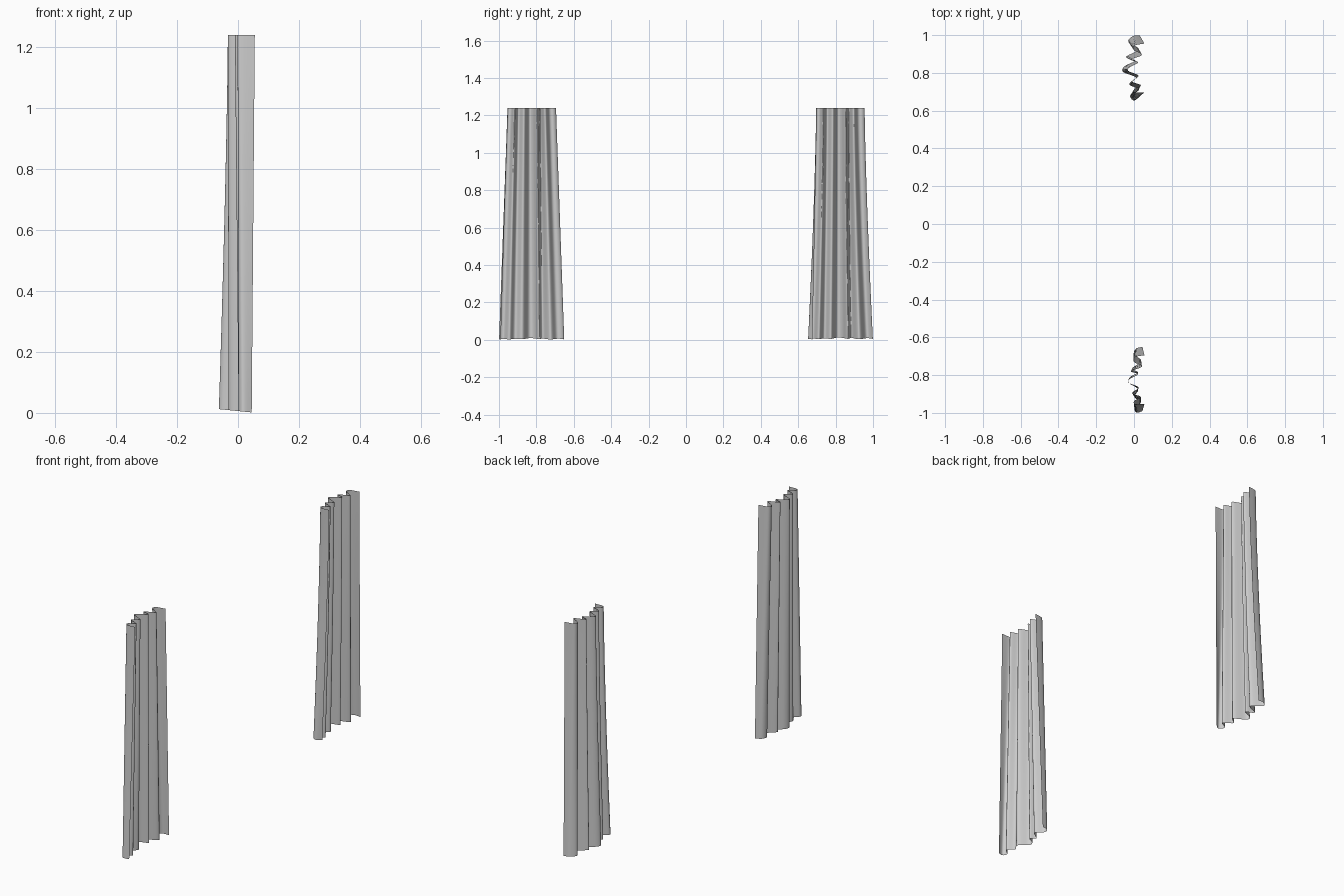
import bpy
from mathutils import Vector

cube = bpy.data.objects.get("Cube")
if cube:
    bpy.data.objects.remove(cube, do_unlink=True)

cloth = bpy.data.materials.new("light grey cloth")
cloth.use_nodes = True
grey = (0.6, 0.6, 0.6, 1)
cloth.diffuse_color = grey
cloth.node_tree.nodes["Principled BSDF"].inputs["Base Color"].default_value = grey

HEIGHT = 1.24
ROWS = 16
STEPS = 6

# Fold lines across the gathered top and the loose hem, as (x, y)
TOP = [(.055, -.128), (.005, -.128), (.002, -.11), (.036, -.09), (-.01, -.07),
       (.024, -.04), (-.03, -.015), (-.022, .005), (.022, .03), (-.016, .045),
       (.042, .07), (.0, .095), (.005, .12), (.055, .13)]
FRONT_HEM = [(.045, -.165), (.015, -.174), (.003, -.15), (.036, -.12), (.002, -.09),
             (.022, -.05), (-.028, -.015), (-.02, .015), (.02, .04), (-.01, .06),
             (.038, .1), (.0, .135), (.01, .165), (.045, .174)]
BACK_HEM = [(.03, -.15), (.0, -.172), (-.02, -.145), (.025, -.115), (-.025, -.085),
            (.01, -.05), (-.058, -.02), (-.05, .01), (.005, .04), (-.042, .06),
            (.025, .1), (-.03, .14), (-.005, .17), (.03, .174)]


def smooth_line(points):
    """Round a fold line with a Catmull-Rom spline."""
    p = [Vector(q) for q in points]
    p = [p[0]] + p + [p[-1]]
    out = []
    for a, b, c, d in zip(p, p[1:], p[2:], p[3:]):
        for i in range(STEPS):
            t = i / STEPS
            out.append(0.5 * (2 * b + (c - a) * t + (2 * a - 5 * b + 4 * c - d) * t**2
                              + (3 * b - a - 3 * c + d) * t**3))
    return out + [p[-1]]


def curtain(name, y, hem, flare):
    """Loft one pleated sheet from its hem up to its top."""
    low, high = smooth_line(hem), smooth_line(TOP)
    n = len(low)
    verts, faces = [], []
    for r in range(ROWS + 1):
        h = r / ROWS
        drop = (1 - h) ** flare
        for a, b in zip(low, high):
            q = b.lerp(a, drop)
            # The hem dips a little on the outward folds
            lift = max(0, 0.006 - 0.1 * a.x) * (1 - h)
            verts.append((q.x, y + q.y, min(HEIGHT, h * HEIGHT + lift)))
    for r in range(ROWS):
        for i in range(n - 1):
            k = r * n + i
            faces.append((k, k + 1, k + n + 1, k + n))
    mesh = bpy.data.meshes.new(name)
    mesh.from_pydata(verts, [], faces)
    mesh.materials.append(cloth)
    mesh.shade_smooth()
    obj = bpy.data.objects.new(name, mesh)
    bpy.context.collection.objects.link(obj)


curtain("front_curtain", -0.825, FRONT_HEM, 1.0)
curtain("back_curtain", 0.825, BACK_HEM, 1.35)
